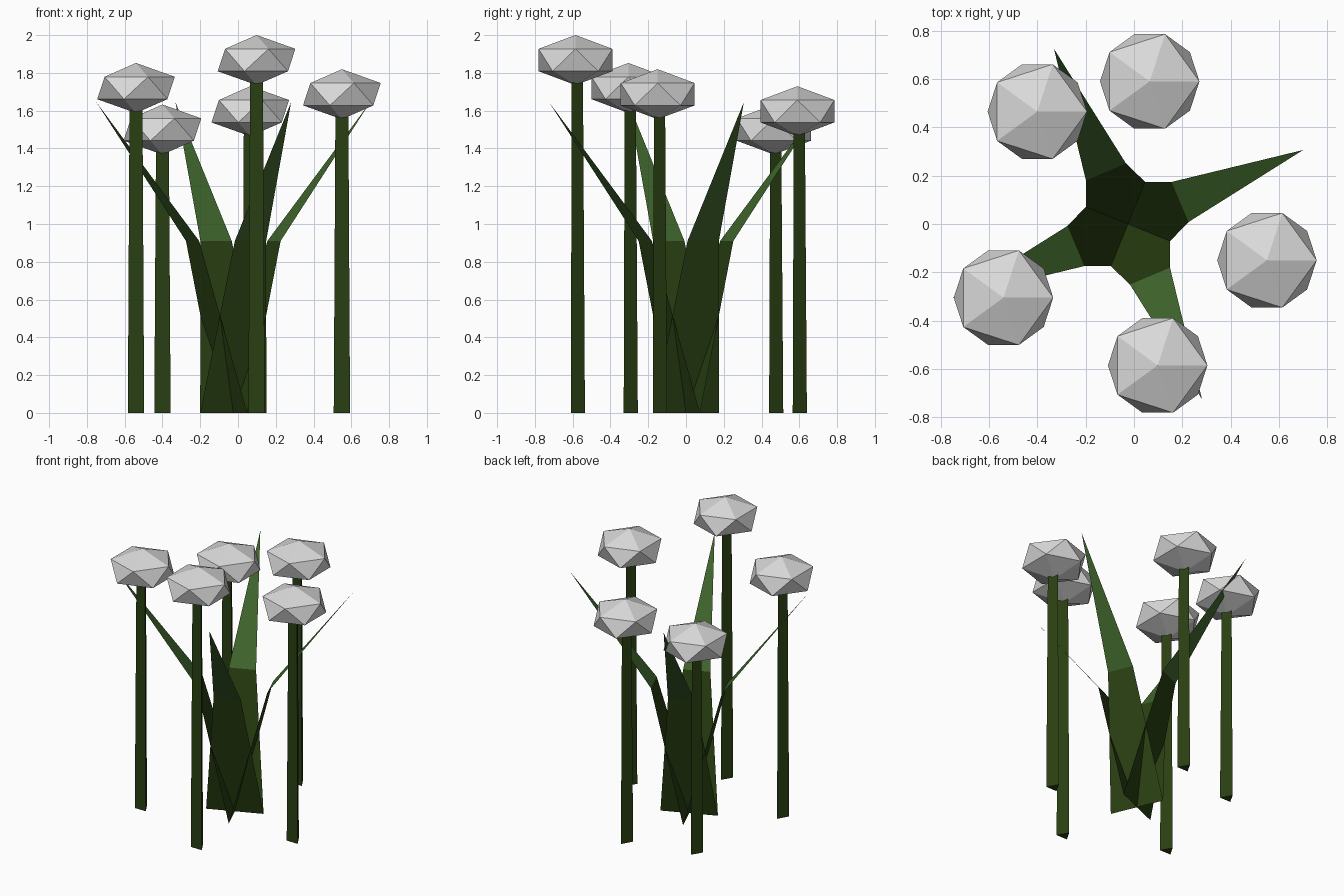
import bpy, bmesh, math
from mathutils import Vector, Matrix

if "Cube" in bpy.data.objects:
    bpy.data.objects.remove(bpy.data.objects["Cube"])


def make_material(name, rgb):
    m = bpy.data.materials.new(name)
    m.diffuse_color = (*rgb, 1.0)
    m.use_nodes = True
    m.node_tree.nodes["Principled BSDF"].inputs["Base Color"].default_value = m.diffuse_color
    return m


STEM_GREEN = make_material("dark_green", (0.022, 0.050, 0.006))
TIP_GREEN = make_material("leaf_green", (0.050, 0.130, 0.025))
WHITE = make_material("petal_white", (0.70, 0.70, 0.70))


def finish(name, bm, *mats):
    me = bpy.data.meshes.new(name)
    bm.to_mesh(me)
    bm.free()
    for m in mats:
        me.materials.append(m)
    ob = bpy.data.objects.new(name, me)
    bpy.context.collection.objects.link(ob)
    return ob


# Tapered three-sided stem with one flat side towards the front
def stem(name, x, y, height):
    bm = bmesh.new()
    rings = []
    for r, z in ((0.05, 0.0), (0.039, height)):
        rings.append([bm.verts.new((x + r * math.cos(a), y + r * math.sin(a), z))
                      for a in (math.radians(90 + 120 * k) for k in range(3))])
    low, high = rings
    for k in range(3):
        n = (k + 1) % 3
        bm.faces.new((low[k], low[n], high[n], high[k]))
    bm.faces.new(low[::-1])
    bm.faces.new(high)
    finish(name, bm, STEM_GREEN)


# Flattened faceted flower head
def flower_head(name, x, y, z):
    bm = bmesh.new()
    bmesh.ops.create_icosphere(
        bm, subdivisions=1, radius=0.23,
        matrix=Matrix.Translation((x, y, z)) @ Matrix.Diagonal((1, 1, 0.576, 1)))
    finish(name, bm, WHITE)


# Thin folded leaf: wide base, narrower fold, pointed tip
def leaf(name, angle):
    out = Vector((math.cos(angle), math.sin(angle), 0))
    side = Vector((-out.y, out.x, 0))
    centre = Vector((-0.025, 0, 0))

    def point(reach, half_width, z):
        return bm.verts.new(centre + out * reach + side * half_width + Vector((0, 0, z)))

    bm = bmesh.new()
    b0, b1 = point(0, -0.19, 0), point(0, 0.19, 0)
    m0, m1 = point(0.234, -0.09, 0.91), point(0.234, 0.09, 0.91)
    tip = point(0.787, 0, 1.645)
    bm.faces.new((b0, m0, m1, b1)).material_index = 0
    bm.faces.new((m0, tip, m1)).material_index = 1
    finish(name, bm, STEM_GREEN, TIP_GREEN)


# Five flowers: x, y and height of the head centre
flowers = [(0.065, 0.59, 1.597), (-0.40, 0.465, 1.50), (-0.54, -0.305, 1.72),
           (0.098, -0.585, 1.868), (0.55, -0.15, 1.687)]
for i, (x, y, z) in enumerate(flowers, 1):
    stem(f"stem_{i}", x, y, z)
    flower_head(f"flower_head_{i}", x, y, z)

# Four leaves around the middle
for i in range(4):
    leaf(f"leaf_{i + 1}", math.radians(22.9 + 90 * i))
